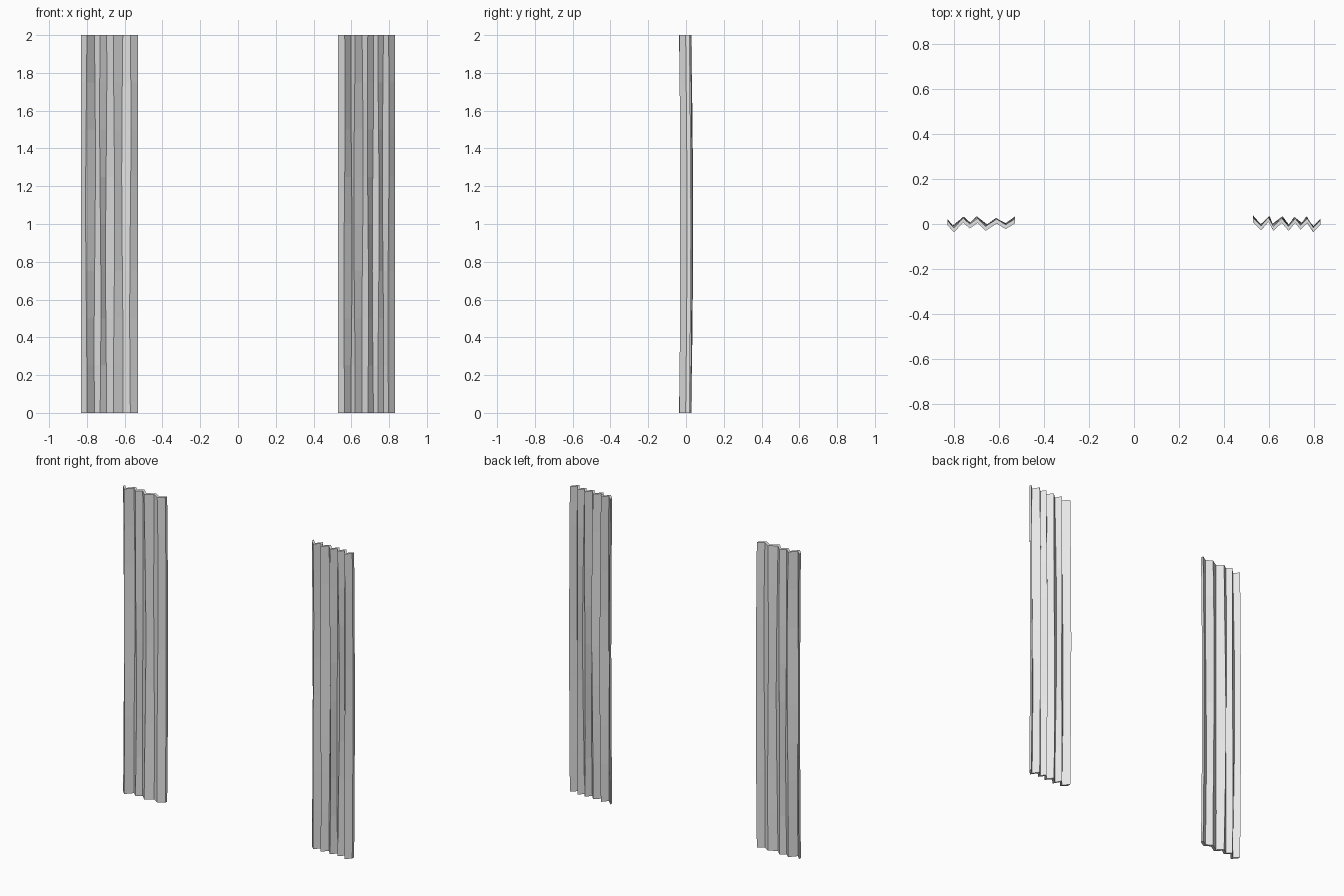
import bpy, bmesh, math

cube = bpy.data.objects.get("Cube")
if cube:
    bpy.data.objects.remove(cube, do_unlink=True)

HEIGHT = 2.0
LEVELS = 8
THICK = 0.02

cloth = bpy.data.materials.new("pale grey cloth")
cloth.use_nodes = True
colour = (0.8, 0.8, 0.8, 1)
cloth.diffuse_color = colour
cloth.node_tree.nodes["Principled BSDF"].inputs["Base Color"].default_value = colour


def curtain(name, folds, phase):
    """Pleated panel: a zigzag profile lofted upward with gently drifting folds."""
    bm = bmesh.new()
    last = len(folds) - 1
    rings = []
    for k in range(LEVELS + 1):
        t = k / LEVELS
        bulge = math.sin(math.pi * t)
        front, back = [], []
        for i, (x, y) in enumerate(folds):
            drift = 0 if i in (0, last) else 0.007 * bulge * math.sin(2.4 * i + 3 * t + phase)
            sway = 0.007 * bulge + 0.003 * bulge * math.sin(1.7 * i + phase)
            front.append(bm.verts.new((x + drift, y + sway - THICK / 2, HEIGHT * t)))
            back.append(bm.verts.new((x + drift, y + sway + THICK / 2, HEIGHT * t)))
        rings.append(front + back[::-1])
    # Walls around the closed outline
    n = len(rings[0])
    for low, high in zip(rings, rings[1:]):
        for i in range(n):
            j = (i + 1) % n
            bm.faces.new((low[i], low[j], high[j], high[i]))
    # Hem and top edge strips
    for ring in (rings[0], rings[-1]):
        for i in range(last):
            bm.faces.new((ring[i], ring[i + 1], ring[n - 2 - i], ring[n - 1 - i]))
    bmesh.ops.recalc_face_normals(bm, faces=bm.faces)
    mesh = bpy.data.meshes.new(name)
    bm.to_mesh(mesh)
    bm.free()
    mesh.materials.append(cloth)
    obj = bpy.data.objects.new(name, mesh)
    bpy.context.collection.objects.link(obj)


# Fold corners (x, y), from one side of each panel to the other
curtain("right_curtain", [
    (-0.83, 0.005), (-0.80, -0.027), (-0.76, 0.017), (-0.73, -0.01), (-0.695, 0.015),
    (-0.66, -0.02), (-0.61, 0.012), (-0.57, -0.013), (-0.53, 0.013)], 0.5)
curtain("left_curtain", [
    (0.53, 0.018), (0.565, -0.018), (0.597, 0.02), (0.62, -0.02), (0.657, 0.015),
    (0.687, -0.02), (0.717, 0.015), (0.74, -0.015), (0.77, 0.015), (0.797, -0.025),
    (0.83, 0.008)], 2.0)
